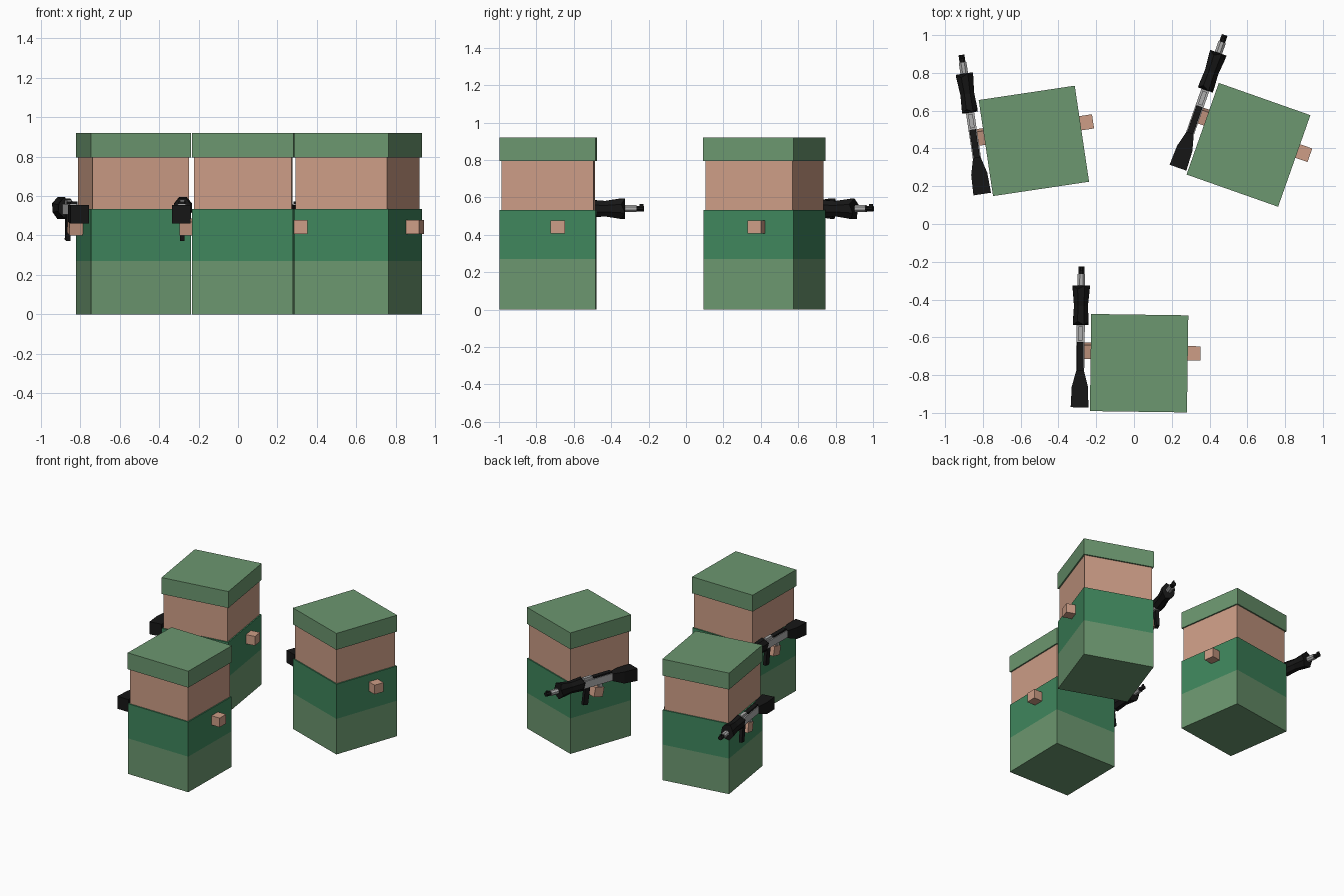
import bpy, bmesh, math
from mathutils import Matrix, Vector

if "Cube" in bpy.data.objects:
    bpy.data.objects.remove(bpy.data.objects["Cube"])


def material(name, rgb):
    m = bpy.data.materials.new(name)
    m.diffuse_color = (*rgb, 1)
    m.use_nodes = True
    m.node_tree.nodes["Principled BSDF"].inputs["Base Color"].default_value = m.diffuse_color
    return m


LIGHT = material("light_green", (0.15, 0.31, 0.16))
DARK = material("dark_green", (0.05, 0.24, 0.11))
SKIN = material("skin", (0.61, 0.34, 0.24))
BLACK = material("black", (0.008, 0.008, 0.008))
SILVER = material("silver", (0.42, 0.42, 0.42))


def finish(bm, name, mat, frame):
    bmesh.ops.recalc_face_normals(bm, faces=bm.faces)
    mesh = bpy.data.meshes.new(name)
    bm.to_mesh(mesh)
    bm.free()
    mesh.materials.append(mat)
    ob = bpy.data.objects.new(name, mesh)
    ob.matrix_world = frame
    bpy.context.collection.objects.link(ob)


def box(name, mat, frame, x, y, z, tilt=0):
    """Box from (min, max) ranges, optionally tilted about its own x axis."""
    bm = bmesh.new()
    bmesh.ops.create_cube(bm, size=1)
    size = [b - a for a, b in (x, y, z)]
    mid = Vector([(a + b) / 2 for a, b in (x, y, z)])
    bm.transform(Matrix.Translation(mid) @ Matrix.Rotation(math.radians(tilt), 4, 'X')
                 @ Matrix.Diagonal((*size, 1)))
    finish(bm, name, mat, frame)


def loft(name, mat, frame, rings):
    """Closed skin through a list of point rings."""
    bm = bmesh.new()
    vs = [[bm.verts.new(p) for p in r] for r in rings]
    n = len(vs[0])
    for a, b in zip(vs, vs[1:]):
        for i in range(n):
            j = (i + 1) % n
            bm.faces.new((a[i], a[j], b[j], b[i]))
    for r in (vs[0], vs[-1]):
        bm.faces.new(r)
    finish(bm, name, mat, frame)


GX, GZ = -0.312, 0.54   # gun axis


def ring(y, rx, rz, n=8, jag=0.0, z=GZ):
    """Octagonal ring across the gun axis; jag pushes every other point along y."""
    return [(GX + rx * math.cos(math.tau * (i + .5) / n), y + (jag if i % 2 else 0),
             z + rz * math.sin(math.tau * (i + .5) / n)) for i in range(n)]


def rect(y, hx, z0, z1):
    return [(GX - hx, y, z0), (GX + hx, y, z0), (GX + hx, y, z1), (GX - hx, y, z1)]


def gun(f):
    # barrel, muzzle and front sight
    loft("barrel", SILVER, f, [ring(0.39, .022, .02), ring(0.467, .022, .02)])
    loft("muzzle", BLACK, f, [ring(0.46, .017, .015), ring(0.507, .017, .015)])
    box("front_sight", BLACK, f, (GX - .005, GX + .005), (0.485, 0.505), (0.54, 0.565))
    # waisted fore-end with jagged rims
    loft("handguard", BLACK, f, [ring(0.218, .045, .052, jag=-.02),
                                 ring(0.30, .040, .045),
                                 ring(0.387, .049, .060, jag=.02)])
    # receiver with black rail, magazine and trigger
    box("receiver", SILVER, f, (GX - .022, GX + .022), (-0.045, 0.22), (0.505, 0.56))
    box("top_rail", BLACK, f, (GX - .017, GX + .017), (-0.045, 0.107), (0.55, 0.572))
    box("rear_sight", SILVER, f, (GX - .012, GX + .012), (0.115, 0.19), (0.55, 0.58))
    box("magazine", BLACK, f, (GX - .012, GX + .012), (0.145, 0.185), (0.375, 0.52), 8)
    box("trigger_grip", SILVER, f, (GX - .01, GX + .01), (0.03, 0.06), (0.45, 0.515), -12)
    # stock flaring towards the butt
    loft("stock", BLACK, f, [rect(-0.035, .018, .505, .555),
                             rect(-0.13, .043, .468, .555),
                             rect(-0.238, .047, .46, .555)])


def figure(x, y, angle):
    f = Matrix.Translation((x, y, 0)) @ Matrix.Rotation(math.radians(angle), 4, 'Z')
    h = 0.256
    for name, mat, r, z in (("legs", LIGHT, h, (0, .27)), ("torso", DARK, h, (.27, .533)),
                            ("head", SKIN, .247, (.533, .795)), ("cap", LIGHT, h + .001, (.795, .92))):
        box(name, mat, f, (-r, r), (-r, r), z)
    box("right_hand", SKIN, f, (.25, .325), (.018, .094), (.408, .478))
    box("left_hand", SKIN, f, (-.325, -.25), (.024, .1), (.408, .478), 12)
    gun(f)


# three figures standing in a triangle
for place in ((0.027, -0.737, -0.8), (-0.53, 0.44, 8.5), (0.606, 0.419, -19.4)):
    figure(*place)
